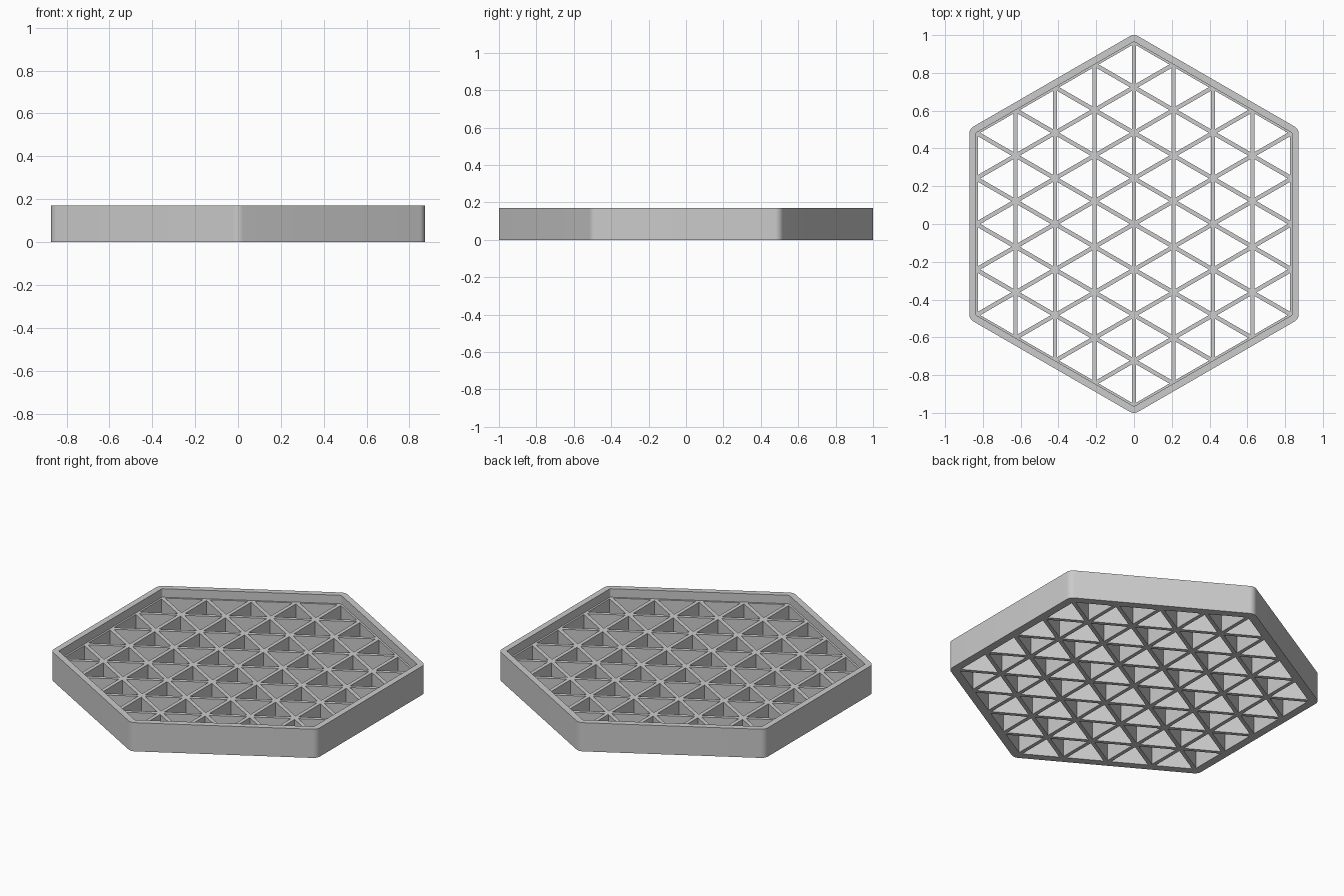
import bpy, bmesh
from math import pi, sin, cos, sqrt
from mathutils import Vector

if "Cube" in bpy.data.objects:
    bpy.data.objects.remove(bpy.data.objects["Cube"])

HEIGHT = 0.17        # rim height
GRID_HEIGHT = 0.12   # the grid sits below the rim's upper edge
OUTER = 0.872        # centre to outer flat
INNER = 0.836        # centre to inner flat
ROUND = 0.045        # outer corner radius
RIB = 0.022          # rib width
CELLS = 4            # triangles along each side
STEPS = 8            # segments per rounded corner

grey = bpy.data.materials.new("light_grey")
grey.use_nodes = True
colour = (0.6, 0.6, 0.6, 1)
grey.diffuse_color = colour
grey.node_tree.nodes["Principled BSDF"].inputs["Base Color"].default_value = colour


def finish(name, bm):
    bmesh.ops.recalc_face_normals(bm, faces=bm.faces)
    mesh = bpy.data.meshes.new(name)
    bm.to_mesh(mesh)
    bm.free()
    mesh.materials.append(grey)
    obj = bpy.data.objects.new(name, mesh)
    bpy.context.collection.objects.link(obj)
    bpy.ops.object.select_all(action='DESELECT')
    obj.select_set(True)
    bpy.context.view_layer.objects.active = obj
    bpy.ops.object.shade_smooth_by_angle()
    return obj


def extrude_up(bm, height):
    result = bmesh.ops.extrude_face_region(bm, geom=bm.faces[:], use_keep_orig=True)
    top = [v for v in result["geom"] if isinstance(v, bmesh.types.BMVert)]
    bmesh.ops.translate(bm, verts=top, vec=(0, 0, height))


def rounded_hexagon(apothem, radius):
    """Outline with corners on the y axis."""
    points = []
    reach = (apothem - radius) * 2 / sqrt(3)
    for corner in range(6):
        mid = pi / 2 + corner * pi / 3
        centre = Vector((cos(mid), sin(mid), 0)) * reach
        for step in range(STEPS + 1):
            a = mid - pi / 6 + step / STEPS * pi / 3
            points.append(centre + Vector((cos(a), sin(a), 0)) * radius)
    return points


# Outer rim
bm = bmesh.new()
outer = [bm.verts.new(p) for p in rounded_hexagon(OUTER, ROUND)]
inner = [bm.verts.new(p) for p in rounded_hexagon(INNER, ROUND - (OUTER - INNER))]
count = len(outer)
for i in range(count):
    j = (i + 1) % count
    bm.faces.new((outer[i], outer[j], inner[j], inner[i]))
extrude_up(bm, HEIGHT)
finish("rim", bm)

# Triangular grid: triangulated hexagon, each cell inset and opened
bm = bmesh.new()
side = INNER * 2 / sqrt(3) / CELLS
nodes = {}
for a in range(-CELLS, CELLS + 1):
    for b in range(-CELLS, CELLS + 1):
        if abs(a + b) <= CELLS:
            nodes[a, b] = bm.verts.new((a * side * sqrt(3) / 2, (b + a / 2) * side, 0))
for a, b in list(nodes):
    for cell in (((a, b), (a + 1, b), (a, b + 1)),
                 ((a, b), (a + 1, b - 1), (a + 1, b))):
        if all(key in nodes for key in cell):
            bm.faces.new([nodes[key] for key in cell])
bm.normal_update()
cells = bm.faces[:]
bmesh.ops.inset_individual(bm, faces=cells, thickness=RIB / 2, use_even_offset=True)
bmesh.ops.delete(bm, geom=cells, context='FACES')
extrude_up(bm, GRID_HEIGHT)
finish("triangle_grid", bm)
